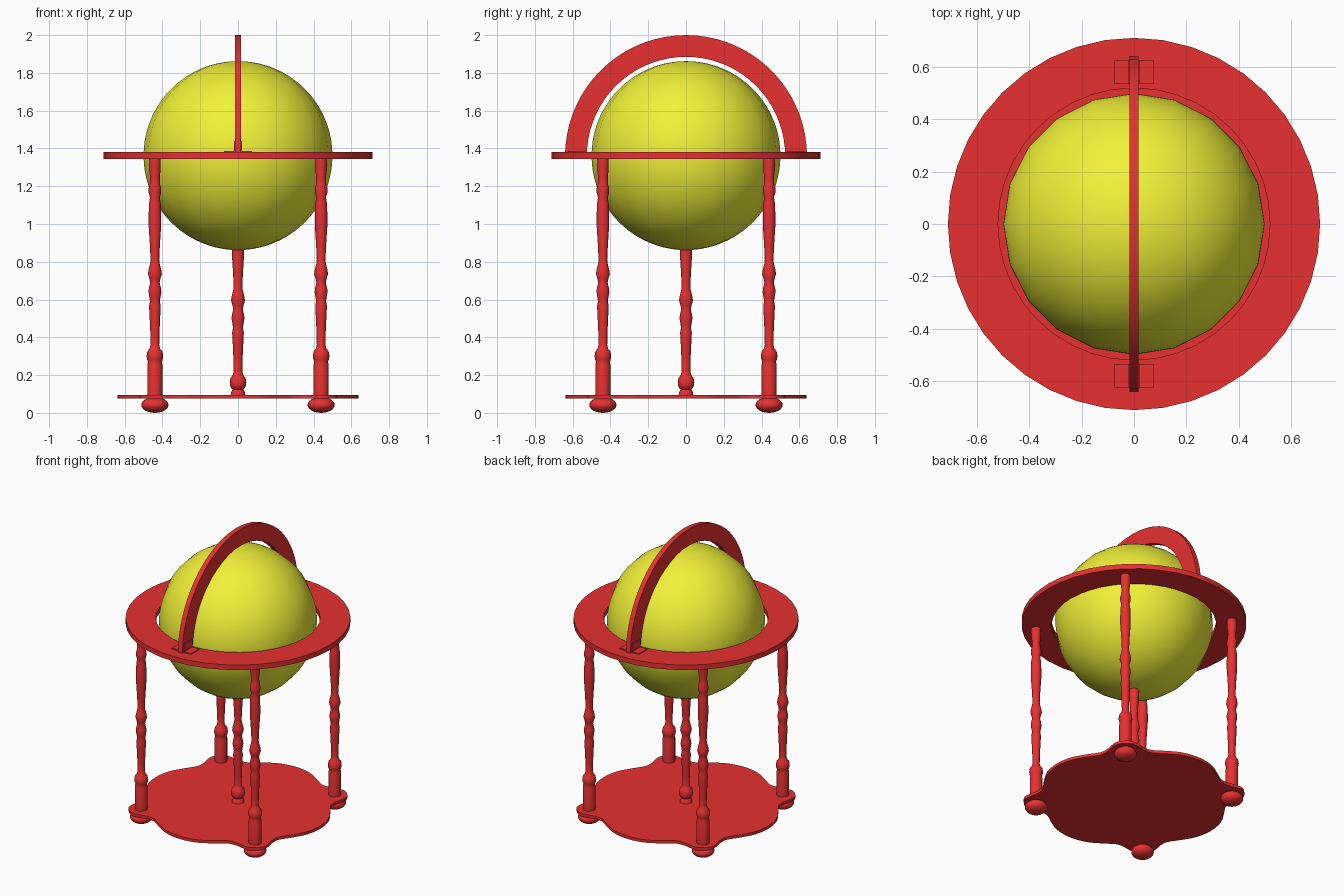
import bpy, bmesh, math
from mathutils import Matrix, Vector

if "Cube" in bpy.data.objects:
    bpy.data.objects.remove(bpy.data.objects["Cube"])


def material(name, color):
    m = bpy.data.materials.new(name)
    m.diffuse_color = color
    m.use_nodes = True
    m.node_tree.nodes["Principled BSDF"].inputs["Base Color"].default_value = m.diffuse_color
    return m


RED = material("red", (0.8, 0.03, 0.03, 1))
YELLOW = material("yellow", (0.88, 0.88, 0.04, 1))


def finish(name, bm, mat, smooth=True):
    bmesh.ops.recalc_face_normals(bm, faces=bm.faces)
    me = bpy.data.meshes.new(name)
    bm.to_mesh(me)
    bm.free()
    ob = bpy.data.objects.new(name, me)
    bpy.context.collection.objects.link(ob)
    me.materials.append(mat)
    if smooth:
        bpy.ops.object.select_all(action='DESELECT')
        ob.select_set(True)
        bpy.context.view_layer.objects.active = ob
        bpy.ops.object.shade_smooth_by_angle(angle=math.radians(40))
    return ob


def lathe(name, profile, steps, mat, loc=(0, 0, 0), closed=False):
    """Revolve (radius, z) points about the z axis."""
    bm = bmesh.new()
    vs = [bm.verts.new((r, 0, z)) for r, z in profile]
    es = [bm.edges.new(p) for p in zip(vs, vs[1:])]
    if closed:
        es.append(bm.edges.new((vs[-1], vs[0])))
    bmesh.ops.spin(bm, geom=vs + es, cent=(0, 0, 0), axis=(0, 0, 1),
                   angle=math.tau, steps=steps)
    bmesh.ops.remove_doubles(bm, verts=bm.verts, dist=1e-5)
    bmesh.ops.translate(bm, verts=bm.verts, vec=loc)
    return finish(name, bm, mat)


def box(name, lo, hi, mat):
    lo, hi = Vector(lo), Vector(hi)
    bm = bmesh.new()
    bmesh.ops.create_cube(bm, size=1, matrix=Matrix.Translation((lo + hi) / 2)
                          @ Matrix.Diagonal((*(hi - lo), 1)))
    return finish(name, bm, mat, False)


# globe ball
bm = bmesh.new()
bmesh.ops.create_uvsphere(bm, u_segments=20, v_segments=40, radius=0.5,
                          matrix=Matrix.Translation((0, 0, 1.362)))
finish("globe", bm, YELLOW)

# horizon ring
lathe("horizon_ring", [(0.52, 1.345), (0.712, 1.345), (0.712, 1.38), (0.52, 1.38)],
      40, RED, closed=True)

# meridian arch in the yz plane, trimmed at the ring top
bm = bmesh.new()
N, CZ, W = 36, 1.36, 0.017
rows = []
for i in range(N + 1):
    a = math.pi * i / N
    rows.append([bm.verts.new((x, r * math.cos(a), max(1.38, CZ + r * math.sin(a))))
                 for x, r in ((-W, 0.525), (W, 0.525), (W, 0.64), (-W, 0.64))])
for a, b in zip(rows, rows[1:]):
    for k in range(4):
        bm.faces.new((a[k], a[(k + 1) % 4], b[(k + 1) % 4], b[k]))
bm.faces.new(rows[0])
bm.faces.new(rows[-1])
finish("meridian_arch", bm, RED)

# arch mounts
for s, side in ((-1, "front"), (1, "back")):
    y0, y1 = sorted((s * 0.535, s * 0.625))
    box(side + "_mount_pad", (-0.075, y0, 1.378), (0.075, y1, 1.387), RED)
    box(side + "_mount_block", (-0.022, y0, 1.38), (0.022, y1, 1.44), RED)

# turned leg profile shared by the legs and the centre spindle
TURNING = [(0.036, 0.27), (0.042, 0.285), (0.044, 0.30), (0.04, 0.325), (0.028, 0.34),
           (0.023, 0.36), (0.024, 0.42), (0.029, 0.53), (0.031, 0.565), (0.026, 0.59),
           (0.029, 0.61), (0.034, 0.64), (0.032, 0.66), (0.025, 0.69), (0.029, 0.71),
           (0.037, 0.735), (0.033, 0.76), (0.025, 0.79), (0.023, 0.81), (0.026, 0.88),
           (0.033, 0.99)]
LEG = ([(0, 0.09), (0.04, 0.09), (0.04, 0.255)] + TURNING +
       [(0.033, 1.05), (0.031, 1.11), (0.026, 1.14), (0.033, 1.165), (0.033, 1.19),
        (0.027, 1.21), (0.026, 1.25), (0.031, 1.29), (0.031, 1.35), (0, 1.35)])
SPINDLE = ([(0, 0.09), (0.04, 0.09), (0.036, 0.11), (0.028, 0.125)] +
           [(r, z - 0.14) for r, z in TURNING] + [(0.032, 0.88), (0, 0.88)])

lathe("centre_spindle", SPINDLE, 20, RED)
FOOT = [(0.072 * math.cos(t), 0.042 + 0.042 * math.sin(t))
        for t in (math.pi * (i / 12 - 0.5) for i in range(13))]
for sx, nx in ((-1, "left"), (1, "right")):
    for sy, ny in ((-1, "front"), (1, "back")):
        p = (sx * 0.44, sy * 0.44, 0)
        lathe(f"{ny}_{nx}_leg", LEG, 20, RED, p)
        lathe(f"{ny}_{nx}_foot", FOOT, 20, RED, p)

# base plate: round bulges between four corner lobes, radius by angle from a corner
HALF = [(0, 0.70), (4, 0.693), (7.5, 0.655), (11, 0.615), (16, 0.59), (24, 0.602),
        (34, 0.628), (45, 0.637)]
LOBE = [(-d, r) for d, r in HALF[-2:0:-1]] + HALF
pts = [(math.radians(45 + 90 * q + d), r) for q in range(4) for d, r in LOBE]


def catmull(p0, p1, p2, p3, t):
    return 0.5 * (2 * p1 + (p2 - p0) * t + (2 * p0 - 5 * p1 + 4 * p2 - p3) * t * t
                  + (3 * p1 - p0 - 3 * p2 + p3) * t ** 3)


bm = bmesh.new()
P = [Vector((r * math.cos(a), r * math.sin(a), 0.075)) for a, r in pts]
n = len(P)
outline = [bm.verts.new(catmull(P[i - 1], P[i], P[(i + 1) % n], P[(i + 2) % n], k / 3))
           for i in range(n) for k in range(3)]
face = bm.faces.new(outline)
ext = bmesh.ops.extrude_face_region(bm, geom=[face], use_keep_orig=True)
bmesh.ops.translate(bm, vec=(0, 0, 0.02),
                    verts=[g for g in ext["geom"] if isinstance(g, bmesh.types.BMVert)])
finish("base_plate", bm, RED)
